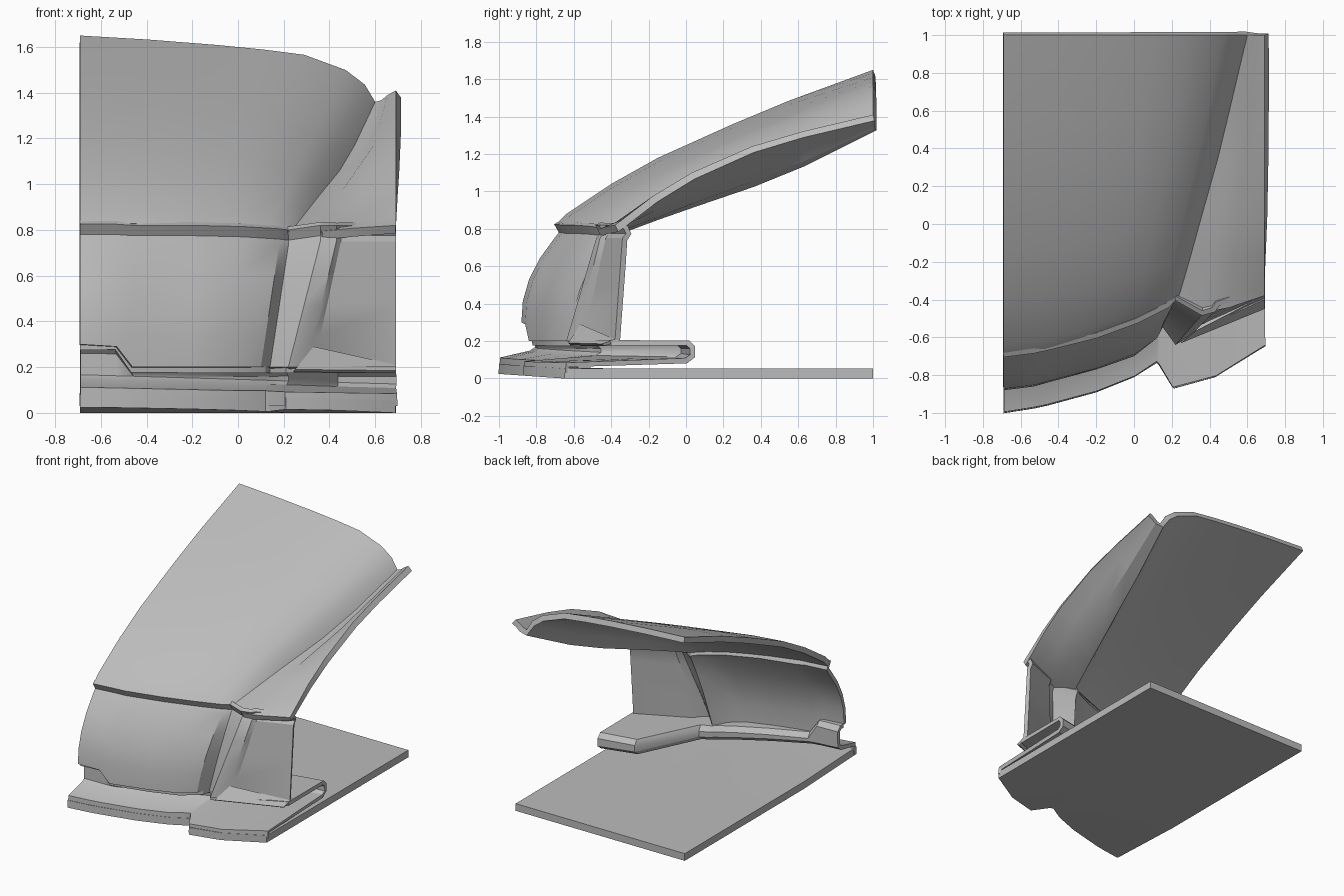
import bpy, math
from mathutils import Vector

cube = bpy.data.objects.get("Cube")
if cube:
    bpy.data.objects.remove(cube, do_unlink=True)

grey = bpy.data.materials.new("plain_grey")
grey.use_nodes = True
grey.diffuse_color = (0.5, 0.5, 0.5, 1)
grey.node_tree.nodes["Principled BSDF"].inputs["Base Color"].default_value = (0.5, 0.5, 0.5, 1)


def loft(name, rows, outward, thickness, offset=-1, angle=30):
    """Skin a grid of points, face it outward and give it thickness."""
    n = len(rows[0])
    verts = [p for row in rows for p in row]
    faces = [(r * n + c, r * n + c + 1, (r + 1) * n + c + 1, (r + 1) * n + c)
             for r in range(len(rows) - 1) for c in range(n - 1)]
    mesh = bpy.data.meshes.new(name)
    mesh.from_pydata(verts, [], faces)
    mesh.update()
    total = sum((p.normal * p.area for p in mesh.polygons), Vector())
    if total.dot(Vector(outward)) < 0:
        mesh.flip_normals()
    mesh.materials.append(grey)
    ob = bpy.data.objects.new(name, mesh)
    bpy.context.collection.objects.link(ob)
    bpy.ops.object.select_all(action='DESELECT')
    ob.select_set(True)
    bpy.context.view_layer.objects.active = ob
    solid = ob.modifiers.new("thickness", 'SOLIDIFY')
    solid.thickness = thickness
    solid.offset = offset
    bpy.ops.object.modifier_apply(modifier=solid.name)
    bpy.ops.object.shade_smooth_by_angle(angle=math.radians(angle))
    return ob


# Lower stations: x, lip front y, fold back y, panel foot y
stations = [(-.69, -1, -.78, -.87), (-.53, -.975, -.77, -.86), (-.46, -.96, -.76, -.84),
            (-.2, -.89, -.65, -.77), (0, -.81, -.55, -.7), (.12, -.735, -.48, -.6),
            (.14, -.75, -.46, -.53), (.21, -.87, -.43, -.64), (.43, -.81, 0, -.54),
            (.69, -.65, .05, -.42)]

# Flat floor with a slightly raised front
loft("floor_plate", [[(x, yf, .053 + .07 * max(0, -.65 - yf)), (x, -.4, .053), (x, 1, .053)]
                     for x, yf, yb, yp in stations], (0, 0, 1), .053)

# Front lip that runs back, folds over and returns to the panel foot
rows = []
for x, yf, yb, yp in stations:
    k = (x + .69) / 1.38
    lip, low = .103 - .03 * k, .135 - .04 * k
    high = .29 if x < -.5 else .19
    rows.append([(x, yf + .017, .03), (x, yf + .017, lip), (x, yb - .05, low),
                 (x, yb - .015, low + .025), (x, yb - .015, high - .025),
                 (x, yb - .04, high), (x, yp + .02, high)])
loft("lip_and_fold", rows, (0, -1, 0), .03, 0)

# Front panel, pillar and recess columns: foot, head, bulge
columns = [((-.69, -.88, .3), (-.69, -.7, .755), .05),
           ((-.53, -.86, .29), (-.53, -.68, .755), .05),
           ((-.46, -.84, .2), (-.46, -.665, .75), .05),
           ((-.2, -.77, .2), (-.2, -.6, .75), .05),
           ((0, -.7, .2), (.02, -.52, .745), .045),
           ((.1, -.62, .2), (.18, -.44, .735), .04),
           ((.14, -.53, .2), (.22, -.4, .73), .01),
           ((.22, -.64, .2), (.36, -.48, .75), 0),
           ((.3, -.59, .2), (.43, -.46, .75), 0),
           ((.33, -.55, .2), (.45, -.43, .75), 0),
           ((.69, -.38, .2), (.69, -.34, .75), 0)]
rows = []
for foot, head, bulge in columns:
    a, b = Vector(foot), Vector(head)
    col = [a.lerp(b, t / 4) - Vector((0, bulge * t * (4 - t) / 4, 0)) for t in range(5)]
    col += [b + Vector((0, .02, .025)), b + Vector((0, -.005, .07))]
    rows.append(col)
loft("front_panel_and_pillar", rows, (0, -1, 0), .03, -1)

# Sloped sill at the foot of the recess
loft("recess_sill", [[(.25, -.63, .19), (.33, -.565, .29)], [(.69, -.45, .185), (.69, -.38, .21)]],
     (0, -1, 1), .02)

# Bonnet and wing: centre y z, crease x y z, wing edge z
spans = [(-.69, .83, .23, -.4, .79, .82), (-.64, .88, .245, -.36, .81, .85),
         (-.4, 1.04, .3, -.17, .88, .98), (-.15, 1.18, .355, .03, .95, 1.1),
         (.25, 1.36, .445, .35, 1.06, 1.24), (.55, 1.485, .51, .62, 1.17, 1.32),
         (1, 1.65, .6, 1, 1.36, 1.41)]
crown = [(0, 0), (.23, .06), (.46, .14), (.62, .21), (.76, .29), (.9, .52), (.965, .74), (1, 1)]
rows = []
for i, (yc, zc, xv, yv, zv, ze) in enumerate(spans):
    row = [(-.69 + (xv + .69) * u, yc + (yv - yc) * u ** 1.6, zc + (zv - zc) * f) for u, f in crown]
    ye = yv + (.02 if i < 2 else 0)
    nose = .07 if i == 0 else .03 if i == 1 else 0
    row.append((xv + (.69 - xv) * .3, yv - nose, zv + (ze - zv) * .15))
    row.append((xv + (.69 - xv) * .6, yv - nose * .6, zv + (ze - zv) * .6))
    row.append((.69, ye, ze))
    rows.append(row)
loft("bonnet_and_wing", rows, (0, 0, 1), .04)
